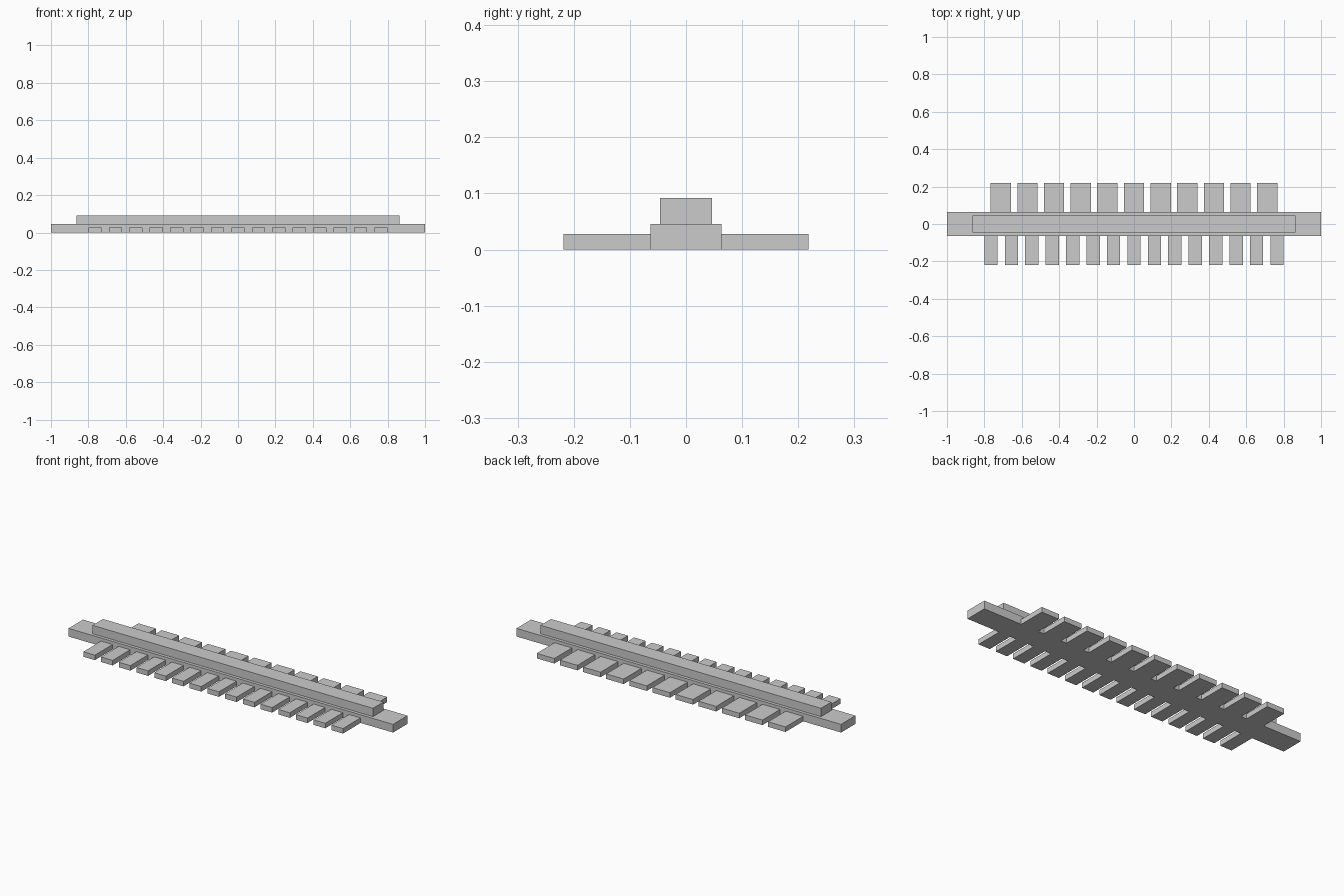
import bpy

cube = bpy.data.objects.get("Cube")
if cube:
    bpy.data.objects.remove(cube, do_unlink=True)

# Single plain grey
grey = bpy.data.materials.new("plain_grey")
grey.use_nodes = True
colour = (0.6, 0.6, 0.6, 1.0)
grey.diffuse_color = colour
grey.node_tree.nodes["Principled BSDF"].inputs["Base Color"].default_value = colour


def box(name, low, high):
    """Box between two opposite corners."""
    centre = [(a + b) / 2 for a, b in zip(low, high)]
    bpy.ops.mesh.primitive_cube_add(size=1, location=centre)
    obj = bpy.context.object
    obj.name = name
    obj.scale = [b - a for a, b in zip(low, high)]
    bpy.ops.object.transform_apply(location=False, rotation=False, scale=True)
    obj.data.materials.append(grey)
    return obj


BASE_Y = 0.0635
TOOTH_Y = 0.2185
TOOTH_Z = 0.028


def tooth_row(name, count, pitch, width, y0, y1):
    """Evenly spaced row of flat teeth centred on x = 0."""
    for i in range(count):
        x = (i - (count - 1) / 2) * pitch
        box(f"{name}_{i + 1}", (x - width / 2, y0, 0), (x + width / 2, y1, TOOTH_Z))


# Long base beam and the shorter ridge on top
box("base_beam", (-1, -BASE_Y, 0), (1, BASE_Y, 0.0455))
box("top_ridge", (-0.864, -0.046, 0.0455), (0.864, 0.046, 0.092))

# Narrow teeth in front, wide teeth behind
tooth_row("front_tooth", 15, 0.1092, 0.071, -TOOTH_Y, -BASE_Y)
tooth_row("back_tooth", 11, 0.1425, 0.108, BASE_Y, TOOTH_Y)
